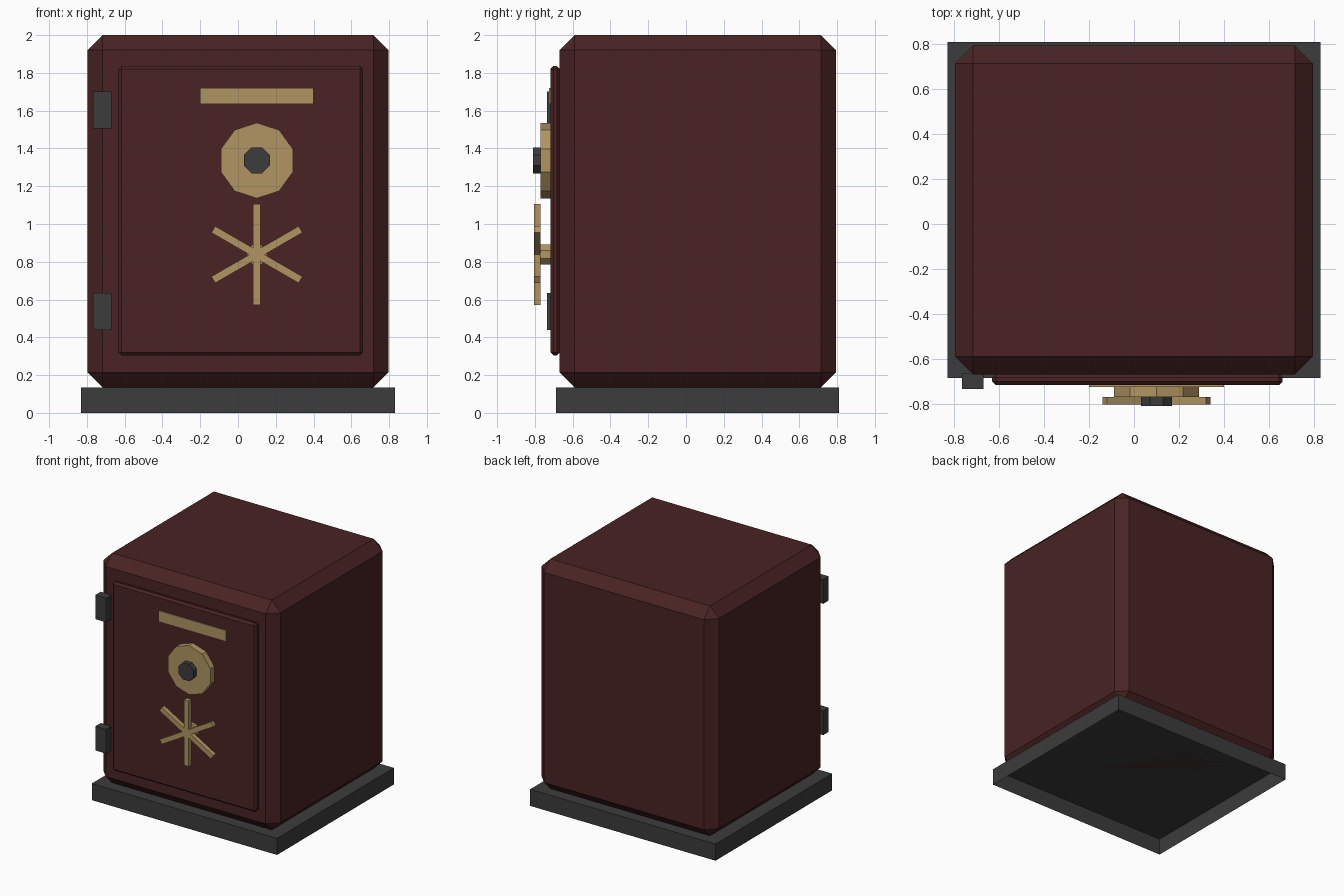
import bpy, bmesh, math
from mathutils import Matrix, Vector

if "Cube" in bpy.data.objects:
    bpy.data.objects.remove(bpy.data.objects["Cube"])


def material(name, rgb):
    m = bpy.data.materials.new(name)
    m.diffuse_color = (*rgb, 1)
    m.use_nodes = True
    m.node_tree.nodes["Principled BSDF"].inputs["Base Color"].default_value = m.diffuse_color
    return m


MAROON = material("maroon paint", (0.067, 0.0165, 0.017))
IRON = material("dark iron", (0.045, 0.045, 0.045))
BRASS = material("brass", (0.440, 0.300, 0.122))


def finish(name, bm, mat):
    bmesh.ops.recalc_face_normals(bm, faces=bm.faces)
    me = bpy.data.meshes.new(name)
    bm.to_mesh(me)
    bm.free()
    me.materials.append(mat)
    ob = bpy.data.objects.new(name, me)
    bpy.context.collection.objects.link(ob)
    return ob


def box(name, lo, hi, mat, bevel=0, open_bottom=False, spin=0):
    lo, hi = Vector(lo), Vector(hi)
    bm = bmesh.new()
    m = (Matrix.Translation((lo + hi) / 2) @ Matrix.Rotation(spin, 4, 'Y')
         @ Matrix.Diagonal((*(hi - lo), 1)))
    bmesh.ops.create_cube(bm, size=1, matrix=m)
    if bevel:
        bmesh.ops.bevel(bm, geom=bm.edges[:], offset=bevel, segments=1,
                        affect='EDGES', profile=0.5)
    ob_bottom = [f for f in bm.faces if f.calc_center_median().z < lo.z + 1e-4]
    if open_bottom:
        bmesh.ops.recalc_face_normals(bm, faces=bm.faces)
        bmesh.ops.delete(bm, geom=ob_bottom, context='FACES_ONLY')
    return finish(name, bm, mat)


def disc(name, x, z, y0, y1, radius, sides, phase, mat):
    # prism whose axis points out of the door
    bm = bmesh.new()
    ring = []
    for i in range(sides):
        a = phase + i * math.tau / sides
        ring.append(bm.verts.new((x + radius * math.cos(a), y0,
                                  z + radius * math.sin(a))))
    cap = bm.faces.new(ring)
    ext = bmesh.ops.extrude_face_region(bm, geom=[cap], use_keep_orig=True)
    moved = [v for v in ext["geom"] if isinstance(v, bmesh.types.BMVert)]
    bmesh.ops.translate(bm, verts=moved, vec=(0, y1 - y0, 0))
    return finish(name, bm, mat)


# Plinth (hollow underneath) and chamfered cabinet
box("plinth", (-0.832, -0.687, 0), (0.832, 0.81, 0.135), IRON, open_bottom=True)
box("cabinet", (-0.797, -0.67, 0.135), (0.797, 0.795, 2.0), MAROON, bevel=0.08)

# Door slab and hinges
box("door", (-0.632, -0.718, 0.305), (0.662, -0.668, 1.837), MAROON, bevel=0.016)
for label, z in (("lower", 0.537), ("upper", 1.603)):
    box(label + "_hinge", (-0.767, -0.735, z - 0.098), (-0.67, -0.665, z + 0.098), IRON)

# Name plate
box("plate", (-0.2, -0.726, 1.635), (0.4, -0.715, 1.72), BRASS)

# Combination dial with knob
disc("dial", 0.1, 1.336, -0.77, -0.715, 0.2, 10, math.pi / 2, BRASS)
disc("dial_knob", 0.1, 1.337, -0.81, -0.768, 0.074, 8, math.pi / 8, IRON)

# Spoked handle: hub and three crossed bars
disc("handle_hub", 0.1, 0.838, -0.772, -0.715, 0.057, 8, math.pi / 8, BRASS)
for i in range(3):
    box(f"handle_bar_{i + 1}", (0.08, -0.805, 0.571), (0.12, -0.77, 1.105),
        BRASS, spin=i * math.pi / 3)
